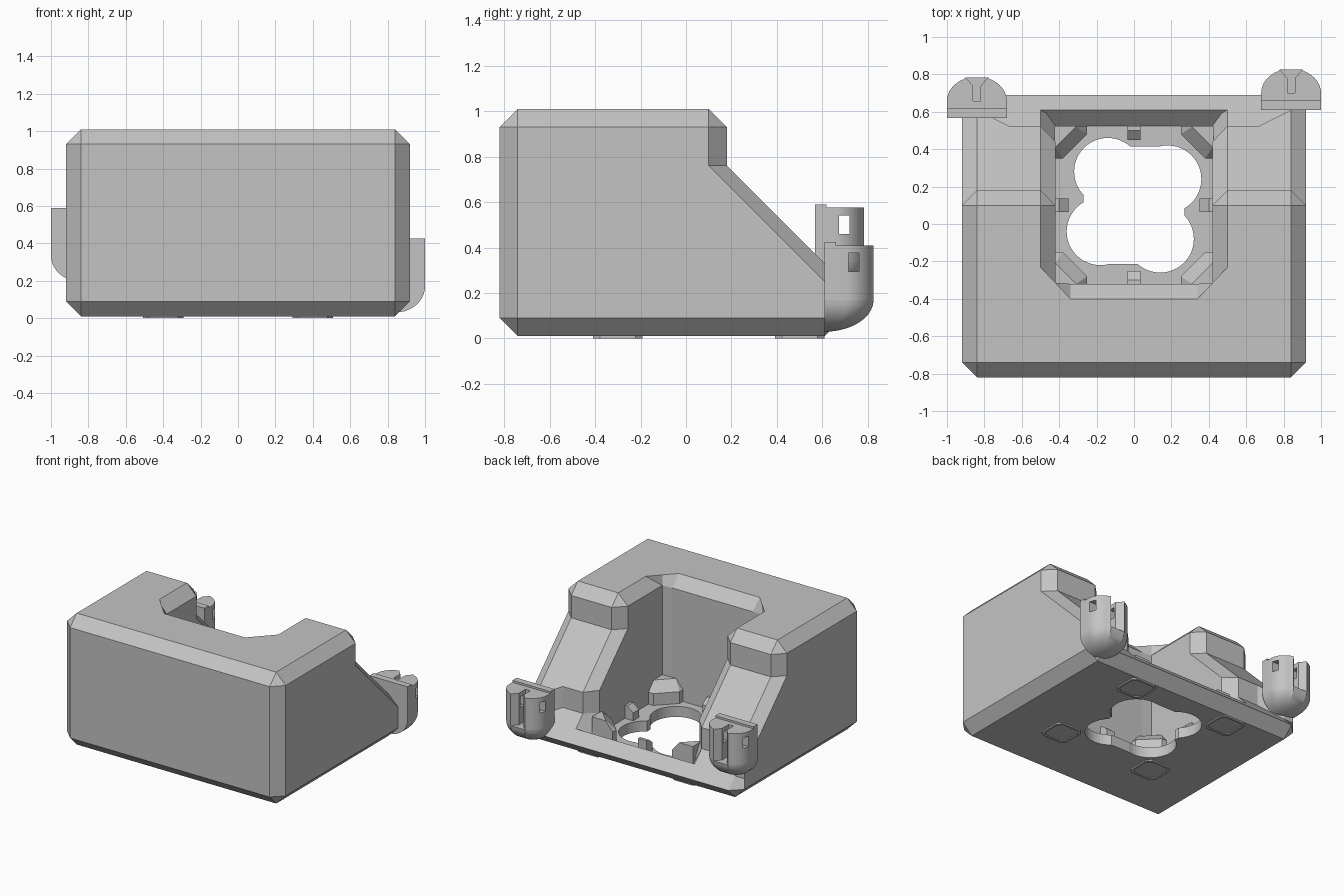
import bpy, bmesh, math
from mathutils import Matrix

cube = bpy.data.objects.get("Cube")
if cube:
    bpy.data.objects.remove(cube, do_unlink=True)

grey = bpy.data.materials.new("light grey plastic")
grey.use_nodes = True
COLOUR = (0.55, 0.55, 0.55, 1)
grey.diffuse_color = COLOUR
grey.node_tree.nodes["Principled BSDF"].inputs["Base Color"].default_value = COLOUR


def loft(name, rings):
    """Closed solid through rings that share one point count."""
    bm = bmesh.new()
    loops = [[bm.verts.new(p) for p in ring] for ring in rings]
    n = len(rings[0])
    for a, b in zip(loops, loops[1:]):
        for i in range(n):
            j = (i + 1) % n
            bm.faces.new((a[i], a[j], b[j], b[i]))
    bm.faces.new(loops[0])
    bm.faces.new(loops[-1])
    bmesh.ops.remove_doubles(bm, verts=bm.verts, dist=0.0005)
    bmesh.ops.recalc_face_normals(bm, faces=bm.faces)
    mesh = bpy.data.meshes.new(name)
    bm.to_mesh(mesh)
    bm.free()
    ob = bpy.data.objects.new(name, mesh)
    bpy.context.collection.objects.link(ob)
    mesh.materials.append(grey)
    return ob


def prism(name, plan, z0, z1):
    return loft(name, [[(x, y, z) for x, y in plan] for z in (z0, z1)])


def box(name, x0, x1, y0, y1, z0, z1):
    return prism(name, [(x0, y0), (x1, y0), (x1, y1), (x0, y1)], z0, z1)


def combine(target, other, operation):
    """Apply a boolean and discard the second solid."""
    mod = target.modifiers.new("join", 'BOOLEAN')
    mod.operation, mod.solver, mod.object = operation, 'EXACT', other
    bpy.context.view_layer.objects.active = target
    bpy.ops.object.modifier_apply(modifier=mod.name)
    bpy.data.objects.remove(other, do_unlink=True)


def across(x, profile):
    return [(x, y, z) for y, z in profile]


# Side arms: stepped, sloping profile with chamfered inner and outer edges
def arm_profile(end):
    return [(-.82, .09), (-.82, .93), (-.74, 1.01), (.10, 1.01), (.18, .93),
            (.18, .76), (end, .94 - end), (end, .78 - end), (.69, .09),
            (.61, .01), (-.74, .01)]


front = [(-.74, .09), (-.74, .93), (-.74, .93), (.10, .93), (.10, .93), (.10, .76)]
outer = front + [(.61, .25), (.61, .17), (.61, .09), (.61, .09), (-.74, .09)]
inner = front + [(.44, .42), (.44, .25), (.525, .09), (.525, .03), (-.74, .03)]


def arm(side):
    return loft("arm", [across(side * x, p) for x, p in (
        (.42, inner), (.5, arm_profile(.525)), (.67, arm_profile(.525)),
        (.84, arm_profile(.61)), (.92, outer))])


# Front wall with a chamfered rim and small corner facets
def wall_profile(y_top, y_low):
    return [(-.82, .09), (-.82, .93), (-.74, 1.01), (y_top, 1.01),
            (y_low, .93), (y_low, .01), (-.74, .01)]


corner, facet, rim = wall_profile(-.23, -.23), wall_profile(-.315, -.315), wall_profile(-.40, -.32)
body = loft("body", [across(x, p) for x, p in (
    (-.5, corner), (-.42, facet), (-.34, rim), (.34, rim), (.42, facet), (.5, corner))])
for side in (-1, 1):
    combine(body, arm(side), 'UNION')

# Floor with a low ridge along the open back
floor = [(-.6, .01), (.61, .01), (.69, .09), (.61, .17), (.525, .09), (-.6, .09)]
combine(body, loft("floor", [across(-.6, floor), across(.6, floor)]), 'UNION')

# Four-lobed opening, each lobe a quarter turn from the last
CY = .10
cutters = [box("slot", -.27, .27, CY - .2, CY + .2, -.1, .15),
           box("slot", -.17, .17, CY - .315, CY + .315, -.1, .15)]
for k in range(4):
    a = k * math.pi / 2
    cx = -.14 * math.cos(a) - .18 * math.sin(a)
    cy = -.14 * math.sin(a) + .18 * math.cos(a) + CY
    cutters.append(prism("lobe", [(cx + .18 * math.cos(t * math.pi / 24),
                                   cy + .18 * math.sin(t * math.pi / 24))
                                  for t in range(48)], -.1, .15))
for cutter in cutters:
    combine(body, cutter, 'DIFFERENCE')

# Clips, corner hoods and underside pads, repeated around the opening
for k in range(4):
    turn = Matrix.Translation((0, CY, 0)) @ Matrix.Rotation(k * math.pi / 2, 4, 'Z')
    clip = loft("side_clip", [across(x, [(.425, .08), (.425, .19), (.40, .19), (.35, .15), (.35, .08)])
                              for x in (-.035, .035)])
    base = [(.425, .425), (.25, .425), (.25, .38), (.38, .25), (.425, .25)]
    roof = [(.425, .425), (.31, .425), (.31, .42), (.42, .31), (.425, .31)]
    hood = loft("corner_hood", [[(x, y, z) for x, y in plan]
                                for plan, z in ((base, .08), (base, .18), (roof, .25))])
    pad_rings = []
    for half, z in ((.108, .012), (.108, 0), (.093, 0), (.093, .006)):
        c = .03
        pad_rings.append([(.4 + sx * u, .4 + sy * v, z) for sx, sy, u, v in (
            (-1, -1, half - c, half), (1, -1, half - c, half), (1, -1, half, half - c),
            (1, 1, half, half - c), (1, 1, half - c, half), (-1, 1, half - c, half),
            (-1, 1, half, half - c), (-1, -1, half, half - c))])
    pad = loft("underside_pad", pad_rings)
    for ob in (clip, hood, pad):
        ob.matrix_world = turn


# Slotted rear posts with rounded bottoms
def post(name, x, dy, dz):
    arc = [(.16 * math.cos(t), .70 + .13 * math.sin(t))
           for t in [math.radians(d) for d in range(0, 69, 8)]]
    half = [(.16, .61)] + arc + [(.06, .825)]
    mirror = [(-px, py) for px, py in reversed(half)]
    notch = [(.02, .78), (.02, .70), (-.02, .70), (-.02, .78)]
    clamp = prism(name + "_clamp", half + notch + mirror, .17, .41)
    combine(clamp, box("window", -.3, .3, .715, .76, .295, .375), 'DIFFERENCE')
    plate = box(name + "_backplate", -.16, .16, .61, .66, .17, .425)
    rings = []
    for k in range(10):
        t = math.radians(k * 9)
        s = math.cos(t)
        rings.append([(px * s, .61 + (py - .61) * s, .17 - .14 * math.sin(t))
                      for px, py in half + mirror])
    foot = loft(name + "_foot", rings)
    for ob in (clamp, plate, foot):
        ob.location = (x, dy, dz)
        for o in bpy.context.selected_objects:
            o.select_set(False)
        ob.select_set(True)
        bpy.context.view_layer.objects.active = ob
        bpy.ops.object.shade_smooth_by_angle(angle=math.radians(25))


post("left_post", .84, 0, 0)
post("right_post", -.84, -.042, .165)
